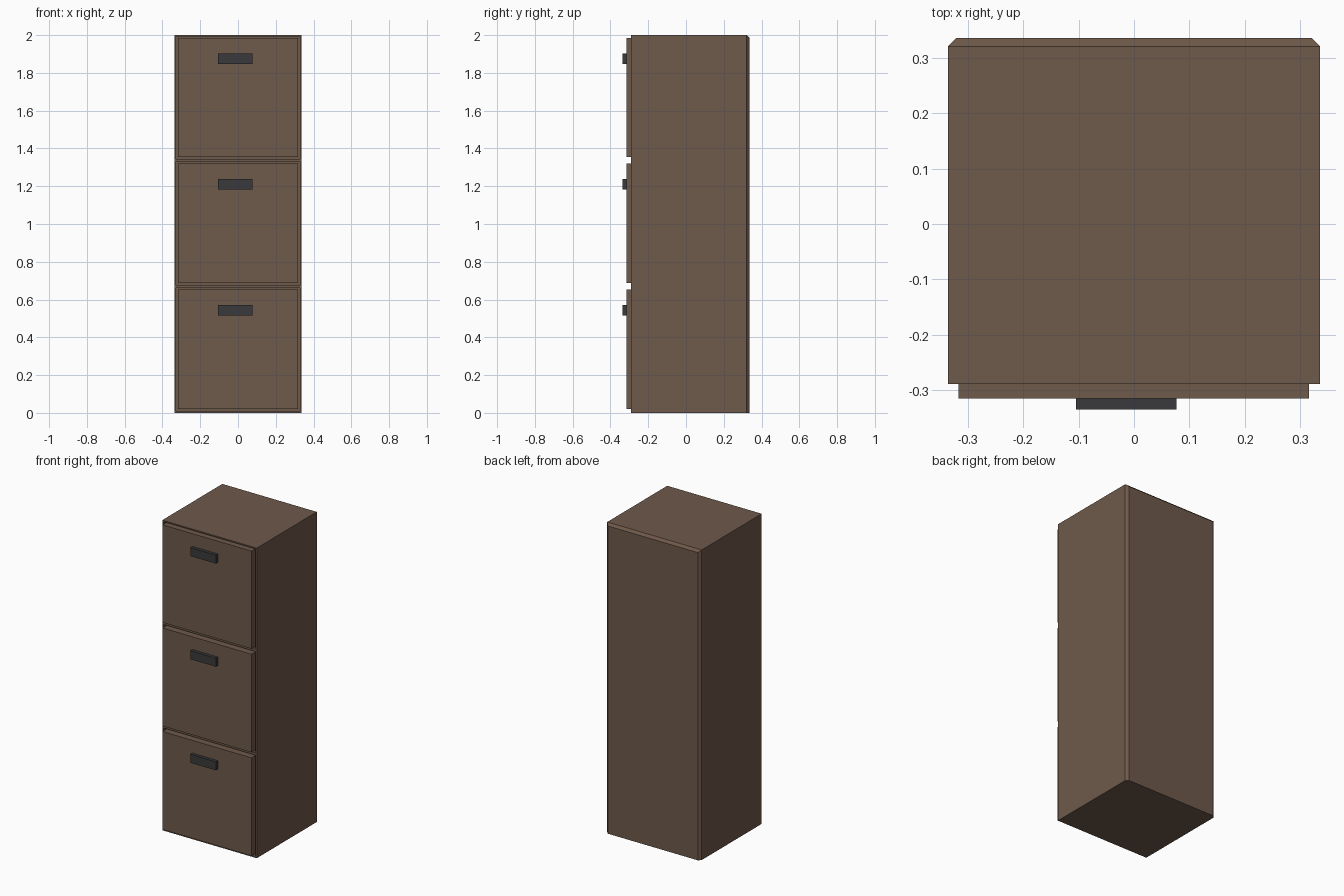
import bpy, bmesh
from mathutils import Vector

if "Cube" in bpy.data.objects:
    bpy.data.objects.remove(bpy.data.objects["Cube"])


def material(name, rgb):
    m = bpy.data.materials.new(name)
    m.diffuse_color = (*rgb, 1)
    m.use_nodes = True
    m.node_tree.nodes["Principled BSDF"].inputs["Base Color"].default_value = m.diffuse_color
    return m


brown = material("brown", (0.156, 0.100, 0.069))
dark_grey = material("dark_grey", (0.042, 0.042, 0.045))


def box_mesh(lo, hi):
    bm = bmesh.new()
    bmesh.ops.create_cube(bm, size=1)
    for v in bm.verts:
        v.co = Vector([lo[i] if v.co[i] < 0 else hi[i] for i in range(3)])
    return bm


def finish(bm, name, mat):
    bmesh.ops.recalc_face_normals(bm, faces=bm.faces)
    me = bpy.data.meshes.new(name)
    bm.to_mesh(me)
    bm.free()
    me.materials.append(mat)
    ob = bpy.data.objects.new(name, me)
    bpy.context.collection.objects.link(ob)
    return ob


W, FRONT, BACK, H = 0.337, -0.29, 0.337, 2.0
drawers = [(0.02, 0.652), (0.687, 1.32), (1.355, 1.985)]
GAP, RECESS = 0.01, 0.022

# Cabinet body, chamfered on the back's upright and top edges
bm = box_mesh((-W, FRONT, 0), (W, BACK, H))
back_edges = [e for e in bm.edges
              if all(v.co.y > 0 for v in e.verts) and any(v.co.z > 1 for v in e.verts)]
bmesh.ops.bevel(bm, geom=back_edges, offset=0.0155, segments=1, affect='EDGES')


# Cut the front into openings and push them in
def front_faces():
    return [f for f in bm.faces if all(abs(v.co.y - FRONT) < 1e-5 for v in f.verts)]


cuts = [((s * (W - GAP), 0, 0), (1, 0, 0)) for s in (-1, 1)]
cuts += [((0, 0, z), (0, 0, 1)) for lo, hi in drawers
         for z in (lo - GAP, min(hi + GAP, H - 0.008))]
for co, no in cuts:
    faces = front_faces()
    edges = list({e for f in faces for e in f.edges})
    verts = list({v for f in faces for v in f.verts})
    bmesh.ops.bisect_plane(bm, geom=verts + edges + faces, plane_co=co, plane_no=no)
openings = [f for f in front_faces()
            if abs(f.calc_center_median().x) < 0.1
            and any(lo < f.calc_center_median().z < hi for lo, hi in drawers)]
for f in openings:
    new = bmesh.ops.extrude_discrete_faces(bm, faces=[f])["faces"]
    for v in new[0].verts:
        v.co.y += RECESS
finish(bm, "cabinet_body", brown)

# Drawer fronts and their handles
for i, (lo, hi) in enumerate(drawers, 1):
    finish(box_mesh((-0.318, -0.316, lo), (0.317, FRONT + RECESS + 0.005, hi)),
           f"drawer_front_{i}", brown)
    top = hi - 0.082
    finish(box_mesh((-0.105, -0.336, top - 0.055), (0.077, -0.312, top)),
           f"drawer_handle_{i}", dark_grey)
